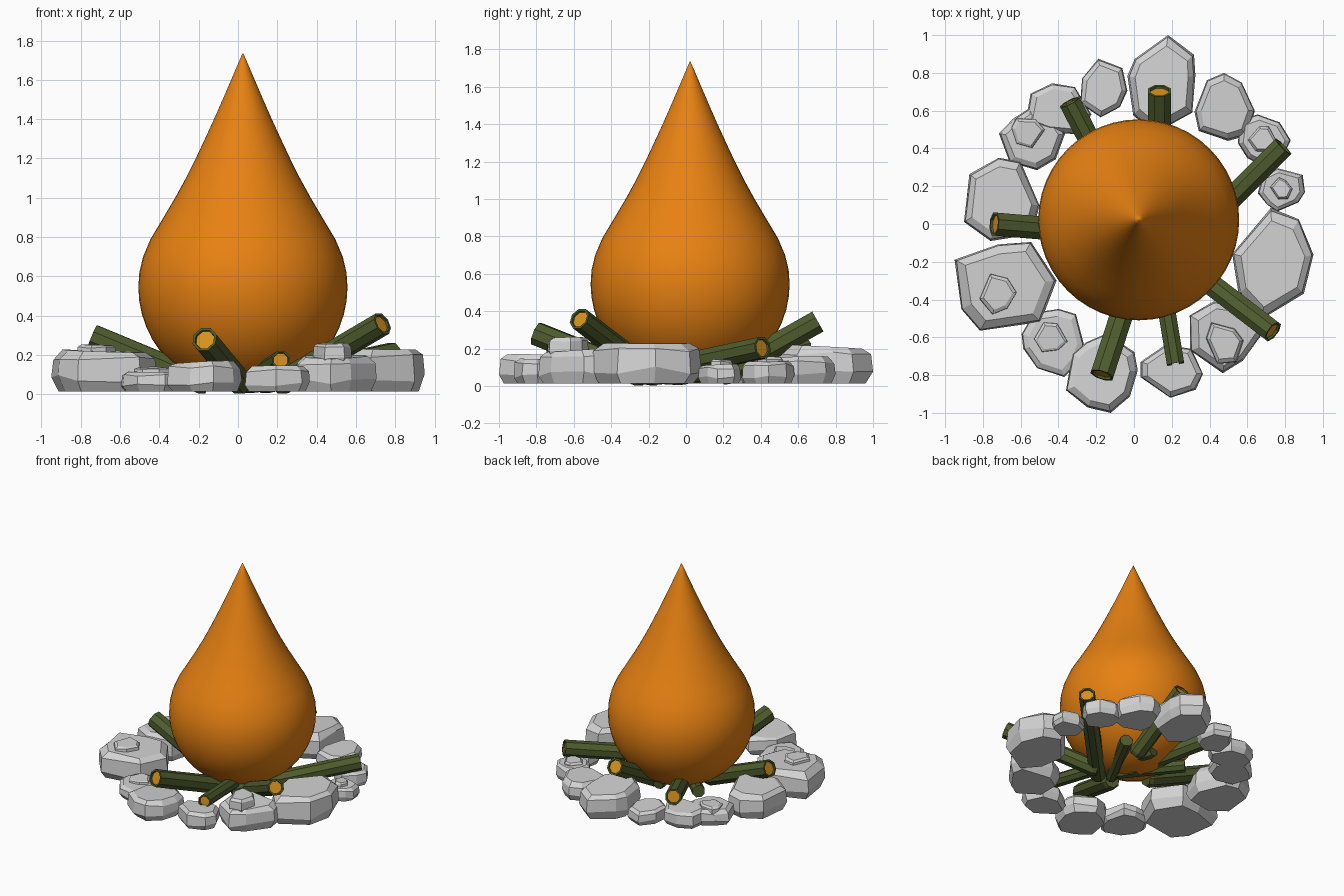
import bpy, bmesh, math, random
from mathutils import Vector

if "Cube" in bpy.data.objects:
    bpy.data.objects.remove(bpy.data.objects["Cube"])

random.seed(7)


def material(name, rgb):
    m = bpy.data.materials.new(name)
    m.diffuse_color = (*rgb, 1)
    m.use_nodes = True
    m.node_tree.nodes["Principled BSDF"].inputs["Base Color"].default_value = m.diffuse_color
    return m


ORANGE = material("flame orange", (0.80, 0.22, 0.006))
GREEN = material("log green", (0.078, 0.108, 0.027))
GOLD = material("log core gold", (0.68, 0.29, 0.012))
GREY = material("stone grey", (0.65, 0.65, 0.65))


def finish(bm, name, mats):
    bmesh.ops.recalc_face_normals(bm, faces=bm.faces)
    me = bpy.data.meshes.new(name)
    bm.to_mesh(me)
    bm.free()
    for m in mats:
        me.materials.append(m)
    ob = bpy.data.objects.new(name, me)
    bpy.context.collection.objects.link(ob)
    return ob


def loft(bm, rings):
    """Skin a stack of equally long rings and close both ends."""
    loops = [[bm.verts.new(p) for p in ring] for ring in rings]
    n = len(loops[0])
    for a, b in zip(loops, loops[1:]):
        for i in range(n):
            bm.faces.new((a[i], a[(i + 1) % n], b[(i + 1) % n], b[i]))
    start = bm.faces.new(loops[0][::-1])
    end = bm.faces.new(loops[-1])
    return start, end


# Flame: round bowl with a slightly concave drawn-out tip
def flame():
    cx, cy, cz, r = 0.025, 0.022, 0.545, 0.532
    prof = [(r * math.sin(a), cz - r * math.cos(a))
            for a in (math.pi / 2 * k / 12 for k in range(1, 13))]
    prof += [(0.527, 0.62), (0.508, 0.70), (0.47, 0.79), (0.41, 0.89),
             (0.345, 1.0), (0.29, 1.1), (0.24, 1.2), (0.193, 1.3),
             (0.147, 1.4), (0.103, 1.5), (0.06, 1.6), (0.028, 1.675), (0.002, 1.735)]
    n = 48
    rings = [[(cx + rr * math.cos(2 * math.pi * i / n),
               cy + rr * math.sin(2 * math.pi * i / n), z) for i in range(n)]
             for rr, z in prof]
    bm = bmesh.new()
    loft(bm, rings)
    ob = finish(bm, "flame", [ORANGE])
    for p in ob.data.polygons:
        p.use_smooth = True


# Logs: eight-sided, with a recessed golden core at the outer end
def log(name, inner, outer, r, core=True):
    a, b = Vector(inner), Vector(outer)
    axis = (b - a).normalized()
    side = axis.cross(Vector((0, 0, 1))).normalized()
    up = side.cross(axis)

    def ring(c, rad):
        return [c + rad * (side * math.cos(t) + up * math.sin(t))
                for t in ((i + 0.5) * math.pi / 4 for i in range(8))]

    rings = [ring(a, r * 0.8), ring(a + axis * 0.03, r), ring(b, r)]
    if core:
        rings += [ring(b, r * 0.8), ring(b - axis * 0.012, r * 0.76)]
    bm = bmesh.new()
    end = loft(bm, rings)[1]
    end.material_index = 1 if core else 0
    finish(bm, name, [GREEN, GOLD])


# Stones: irregular outline fitted to its footprint, bevelled to an uneven flat top
def stone(name, cx, cy, hx, hy, top, bottom=0.015, sides=8):
    pts = []
    for i in range(sides):
        t = 2 * math.pi * (i + random.uniform(-0.28, 0.28)) / sides
        k = random.uniform(0.86, 1.16)
        pts.append((k * math.cos(t), k * math.sin(t)))
    lo = [min(p[j] for p in pts) for j in (0, 1)]
    hi = [max(p[j] for p in pts) for j in (0, 1)]
    pts = [((2 * x - lo[0] - hi[0]) / (hi[0] - lo[0]) * hx,
            (2 * y - lo[1] - hi[1]) / (hi[1] - lo[1]) * hy) for x, y in pts]
    h = top - bottom
    tilt_x, tilt_y = (random.uniform(-0.06, 0.06) * h for _ in (0, 1))
    rings = []
    for scale, level, jitter in ((0.88, 0, 0), (1, 0.3, 0.1), (0.98, 0.78, 0.06), (0.8, 0.95, 0)):
        ring = []
        for x, y in pts:
            s = scale * random.uniform(0.96, 1) if scale < 1 else 1
            z = bottom + h * (level + random.uniform(-jitter, jitter))
            if level == 0.95:
                z += tilt_x * x / hx + tilt_y * y / hy
            ring.append((cx + x * s, cy + y * s, z))
        rings.append(ring)
    bm = bmesh.new()
    loft(bm, rings)
    finish(bm, name, [GREY])


flame()

# Main logs leaning in to the middle: inner end, outer end, radius
LOGS = [((0.02, -0.05, 0.06), (-0.34, 0.645, 0.205), 0.062),
        ((0.135, 0.18, 0.05), (0.135, 0.705, 0.345), 0.066),
        ((0.12, -0.26, 0.06), (0.79, 0.41, 0.205), 0.062),
        ((0.20, -0.16, 0.045), (0.735, -0.57, 0.36), 0.062),
        ((0.05, 0.28, 0.065), (0.22, -0.74, 0.175), 0.05),
        ((0.02, -0.22, 0.05), (-0.17, -0.80, 0.28), 0.066),
        ((-0.15, -0.05, 0.05), (-0.74, 0.0, 0.295), 0.066)]
for i, (a, b, r) in enumerate(LOGS):
    log(f"log_{i + 1}", a, b, r)

# Short stubs under the flame
STUBS = [((0.08, -0.12, 0.05), (-0.28, 0.24, 0.08)),
         ((0.05, -0.20, 0.05), (0.28, 0.25, 0.08))]
for i, (a, b) in enumerate(STUBS):
    log(f"log_stub_{i + 1}", a, b, 0.048, core=False)

# Ring of stones: centre x, y, half width, half depth, top height
STONES = [(0.145, 0.74, 0.18, 0.26, 0.22), (0.48, 0.62, 0.16, 0.18, 0.16),
          (0.69, 0.44, 0.14, 0.14, 0.14), (0.78, 0.18, 0.125, 0.115, 0.12),
          (0.735, -0.21, 0.215, 0.295, 0.24), (0.50, -0.60, 0.205, 0.19, 0.20),
          (0.20, -0.78, 0.165, 0.14, 0.15), (-0.17, -0.79, 0.19, 0.21, 0.17),
          (-0.43, -0.63, 0.165, 0.18, 0.12), (-0.68, -0.33, 0.27, 0.235, 0.23),
          (-0.70, 0.13, 0.20, 0.22, 0.22), (-0.54, 0.45, 0.175, 0.165, 0.14),
          (-0.40, 0.61, 0.175, 0.135, 0.14), (-0.16, 0.72, 0.125, 0.155, 0.13)]
for i, s in enumerate(STONES):
    stone(f"ring_stone_{i + 1}", *s, sides=random.choice((7, 8, 9)))

# Small chips sitting on some stones: x, y, half width, half depth, bottom, top
CHIPS = [(0.48, -0.63, 0.10, 0.11, 0.15, 0.265), (-0.72, -0.37, 0.10, 0.11, 0.18, 0.255),
         (-0.44, -0.60, 0.09, 0.08, 0.08, 0.14), (0.78, 0.19, 0.06, 0.06, 0.08, 0.145),
         (-0.56, 0.48, 0.09, 0.08, 0.09, 0.16), (0.68, 0.45, 0.08, 0.07, 0.09, 0.16)]
for i, (x, y, hx, hy, z0, z1) in enumerate(CHIPS):
    stone(f"stone_chip_{i + 1}", x, y, hx, hy, z1, bottom=z0, sides=6)
